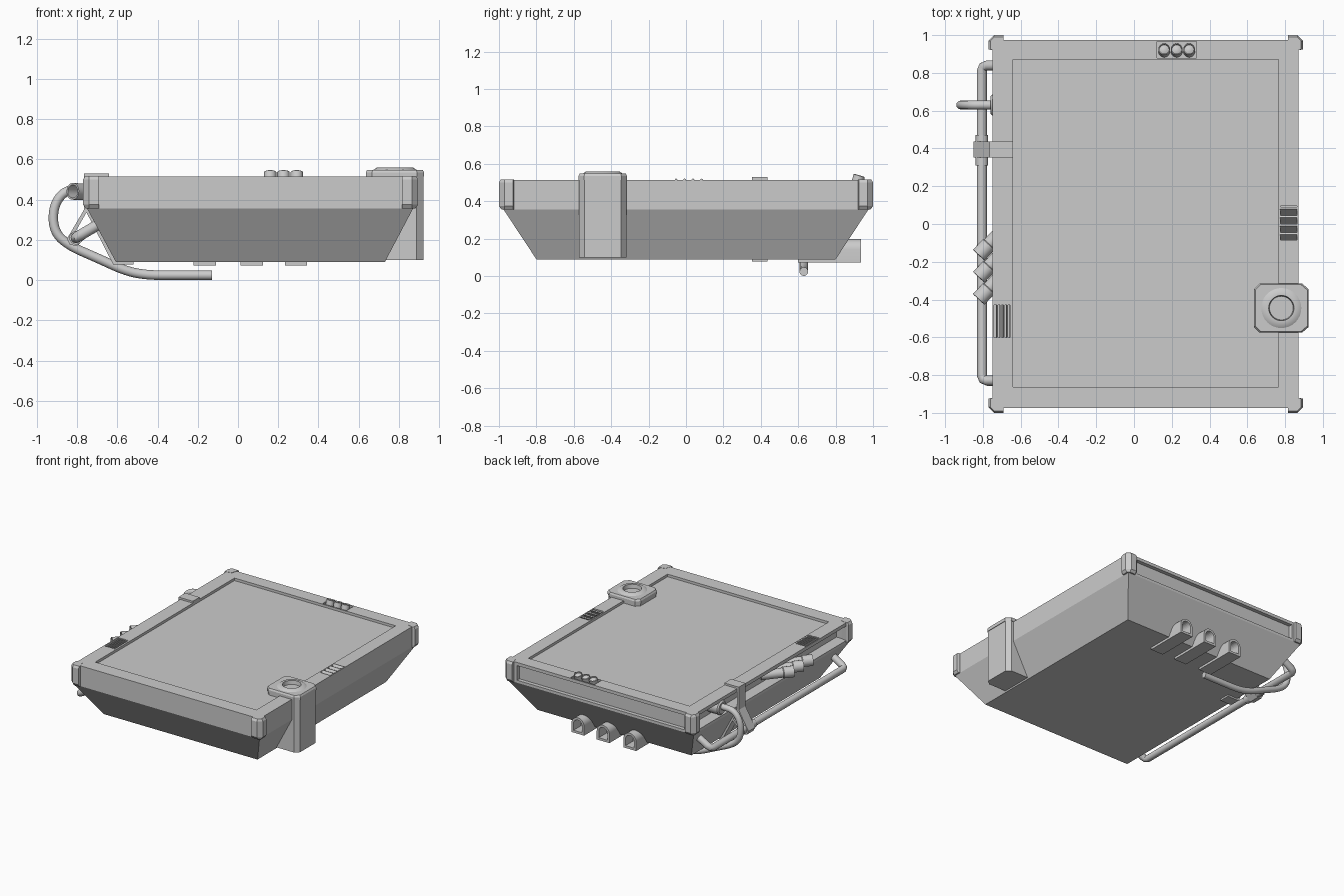
import bpy, bmesh, math
from mathutils import Vector, Matrix

if "Cube" in bpy.data.objects:
    bpy.data.objects.remove(bpy.data.objects["Cube"])


def finish(name, bm, smooth=False):
    bmesh.ops.recalc_face_normals(bm, faces=bm.faces)
    me = bpy.data.meshes.new(name)
    bm.to_mesh(me)
    bm.free()
    ob = bpy.data.objects.new(name, me)
    bpy.context.collection.objects.link(ob)
    bpy.ops.object.select_all(action='DESELECT')
    ob.select_set(True)
    bpy.context.view_layer.objects.active = ob
    if smooth:
        bpy.ops.object.shade_smooth_by_angle(angle=math.radians(35))
    return ob


def loft(name, rings, smooth=False):
    """Closed solid through rings of equal point count."""
    bm = bmesh.new()
    vs = [[bm.verts.new(p) for p in r] for r in rings]
    n = len(rings[0])
    for a, b in zip(vs, vs[1:]):
        for i in range(n):
            bm.faces.new((a[i], a[(i + 1) % n], b[(i + 1) % n], b[i]))
    bm.faces.new(vs[0])
    bm.faces.new(vs[-1])
    return finish(name, bm, smooth)


def rect(x0, x1, y0, y1, z):
    return [(x0, y0, z), (x1, y0, z), (x1, y1, z), (x0, y1, z)]


def box(name, x0, x1, y0, y1, z0, z1):
    return loft(name, [rect(x0, x1, y0, y1, z0), rect(x0, x1, y0, y1, z1)])


def prism_y(name, pts, y0, y1, smooth=False):
    return loft(name, [[(x, y, z) for x, z in pts] for y in (y0, y1)], smooth)


def lathe(name, prof, loc, axis=(0, 0, 1), n=24):
    """Revolve (radius, height) points; the ends are capped."""
    m = Matrix.Translation(loc) @ Vector((0, 0, 1)).rotation_difference(Vector(axis)).to_matrix().to_4x4()
    rings = [[m @ Vector((r * math.cos(2 * math.pi * i / n), r * math.sin(2 * math.pi * i / n), h))
              for i in range(n)] for r, h in prof]
    return loft(name, rings, True)


def tube(name, pts, r, smooth_path=False):
    cu = bpy.data.curves.new(name, 'CURVE')
    cu.dimensions = '3D'
    cu.bevel_depth, cu.bevel_resolution, cu.use_fill_caps = r, 4, True
    sp = cu.splines.new('NURBS' if smooth_path else 'POLY')
    sp.points.add(len(pts) - 1)
    for p, c in zip(sp.points, pts):
        p.co = (*c, 1)
    if smooth_path:
        sp.use_endpoint_u, sp.order_u, sp.resolution_u = True, 3, 6
    ob = bpy.data.objects.new(name, cu)
    bpy.context.collection.objects.link(ob)
    bpy.ops.object.select_all(action='DESELECT')
    ob.select_set(True)
    bpy.context.view_layer.objects.active = ob
    bpy.ops.object.convert(target='MESH')
    bpy.ops.object.shade_smooth_by_angle(angle=math.radians(35))


def cut(ob, cutter):
    mod = ob.modifiers.new('cut', 'BOOLEAN')
    mod.operation, mod.object, mod.solver = 'DIFFERENCE', cutter, 'EXACT'
    bpy.ops.object.select_all(action='DESELECT')
    ob.select_set(True)
    bpy.context.view_layer.objects.active = ob
    bpy.ops.object.modifier_apply(modifier='cut')
    bpy.data.objects.remove(cutter)


# tray: tapered hull with upright rim
X0, X1, Y = -0.75, 0.87, 0.975
body = loft('hull', [rect(-0.607, 0.73, -0.8, 0.8, 0.09), rect(X0, X1, -Y, Y, 0.355), rect(X0, X1, -Y, Y, 0.515)])
for c in [(-0.64, 0.765, -0.863, 0.87, 0.495, 0.6),      # top panel recess
          (X0 + 0.08, X1 - 0.08, Y - 0.03, 1.1, 0.375, 0.49),  # back groove
          (-1, -0.66, -0.93, 0.93, 0.375, 0.488),        # left channel
          (-0.742, -0.648, -0.602, -0.428, 0.47, 0.6),   # left grille pocket
          (0.775, 0.863, -0.085, 0.095, 0.47, 0.6),      # right louvre pocket
          (0.122, 0.33, 0.878, 0.965, 0.497, 0.6)]:      # lamp pocket
    cut(body, box('cutter', *c))

# corner guards, chamfered outward
for cx, sx in ((-0.77, 1), (0.895, -1)):
    for sy in (-1, 1):
        plan = [(0.03, 0), (0.08, 0), (0.08, 0.02), (0.065, 0.07), (0.02, 0.08), (0, 0.075), (0, 0.03)]
        rings = []
        for z, k in ((0.355, 0.014), (0.375, 0), (0.5, 0), (0.517, 0.01)):
            rings.append([(cx + sx * max(a, k), sy * (1 - max(b, k)), z) for a, b in plan])
        loft('corner_guard', rings)

# corner tower with socket
plan = [(0.665, -0.575), (0.89, -0.575), (0.925, -0.545), (0.925, -0.345),
        (0.89, -0.315), (0.665, -0.315), (0.635, -0.345), (0.635, -0.545)]
ctr = Vector((0.78, -0.445))
rings = []
for z, s in ((0.1, 0.97), (0.515, 0.97), (0.515, 1), (0.535, 1), (0.548, 0.95)):
    rings.append([(*(ctr + (Vector(p) - ctr) * s), z) for p in plan])
tower = loft('tower', rings)
cut(tower, lathe('cutter', [(0.075, 0.515), (0.075, 0.6)], (0.78, -0.445, 0), n=32))
lathe('tower_socket', [(0.109, 0.53), (0.109, 0.546), (0.088, 0.56), (0.067, 0.56), (0.062, 0.525)],
      (0.78, -0.445, 0), n=32)

# arched outlets under the back
def arch(cx, w, z0, z1):
    return [(cx - w, z0), (cx + w, z0)] + [
        (cx + w * math.cos(math.pi * i / 12), z1 - w + w * math.sin(math.pi * i / 12)) for i in range(13)]

for cx in (-0.165, 0.068, 0.288):
    outlet = prism_y('back_outlet', arch(cx, 0.055, 0.072, 0.198), 0.6, 0.935, True)
    cut(outlet, prism_y('cutter', arch(cx, 0.037, 0.09, 0.18), 0.84, 1.0))

# side rail with bent ends
rx, rz = -0.805, 0.21
end = [(-0.67, 0.84, 0.29), (-0.775, 0.84, 0.228), (-0.797, 0.832, 0.215), (rx, 0.81, rz)]
tube('side_rail', end + [(x, -y + 0.01, z) for x, y, z in reversed(end)], 0.027)
lathe('rail_collar', [(0.033, 0.31), (0.033, 0.47)], (rx, 0, rz), (0, 1, 0))

# strap over rim, round the rail and under the hull
strap = [(-0.64, 0.53), (-0.765, 0.53), (-0.765, 0.35), (-0.85, 0.205), (-0.835, 0.175), (-0.8, 0.17),
         (-0.7, 0.26), (-0.712, 0.274), (-0.795, 0.19), (-0.828, 0.205), (-0.748, 0.345), (-0.748, 0.513), (-0.64, 0.513)]
prism_y('strap', strap, 0.352, 0.436)
prism_y('strap_foot', [(-0.76, 0.35), (-0.62, 0.077), (-0.52, 0.077), (-0.52, 0.093), (-0.6, 0.093), (-0.74, 0.36)],
        0.352, 0.436)

# hook pipe and flange
hook = [(-0.65, 0.45), (-0.77, 0.45), (-0.865, 0.445), (-0.92, 0.36), (-0.915, 0.24), (-0.84, 0.17),
        (-0.7, 0.11), (-0.56, 0.045), (-0.45, 0.024), (-0.3, 0.024), (-0.13, 0.024)]
tube('hook_pipe', [(x, 0.63, z) for x, z in hook], 0.0235, True)
lathe('hook_flange', [(0.055, 0), (0.055, 0.1), (0.045, 0.11)], (-0.65, 0.63, 0.44), (-1, 0, 0))

# slanted exhaust pipes in the left channel
d = Vector((-0.68, -0.73, 0.03)).normalized()
for i in range(3):
    tip = Vector((-0.808, -0.15 - 0.117 * i, 0.44))
    lathe('exhaust_pipe', [(0.036, -0.22), (0.036, -0.06), (0.042, -0.055), (0.042, 0.02),
                           (0.033, 0.02), (0.033, -0.1)], tip, d, 20)

# three tilted lamps at the back
for x in (0.16, 0.226, 0.292):
    lathe('lamp', [(0.031, -0.04), (0.031, 0.022), (0.026, 0.025), (0.025, 0.014), (0.014, 0.02), (0.003, 0.022)],
          (x, 0.92, 0.515), (0, 0.3, 1), 20)

# left grille slats and right louvres
for i in range(5):
    x = -0.73 + i * 0.0175
    prism_y('grille_slat', [(x, 0.475), (x + 0.005, 0.475), (x + 0.011, 0.514), (x + 0.004, 0.514)], -0.603, -0.427)
for i in range(4):
    y = 0.066 - i * 0.045
    loft('louvre', [[(x, y - 0.022, 0.47), (x, y - 0.012, 0.47), (x, y + 0.024, 0.518), (x, y + 0.014, 0.522)]
                    for x in (0.774, 0.864)])
